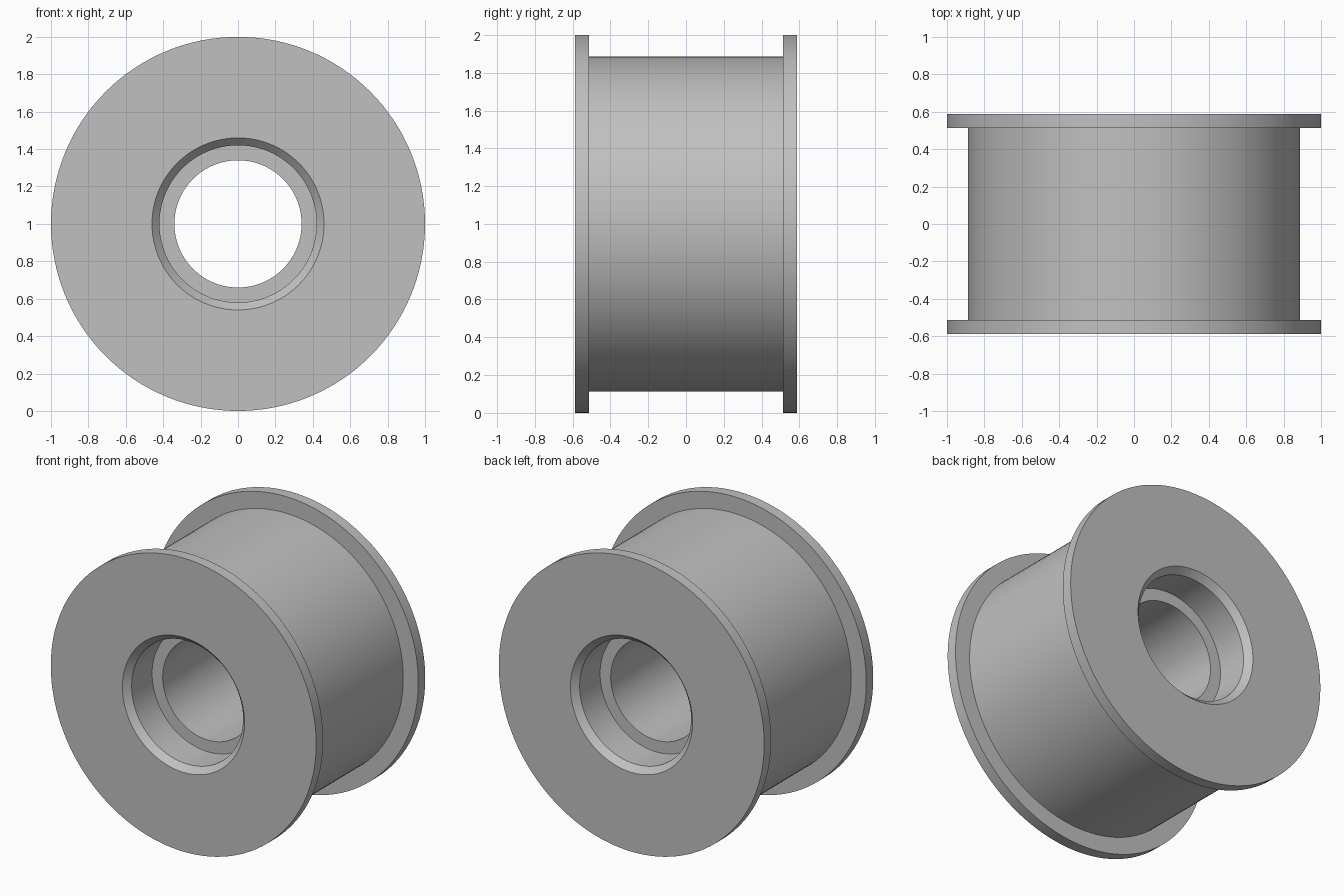
import bpy
import bmesh
import math
from mathutils import Matrix, Vector

SEGMENTS = 128

cube = bpy.data.objects.get("Cube")
if cube:
    bpy.data.objects.remove(cube, do_unlink=True)

# Single grey finish
grey = bpy.data.materials.new("grey_metal")
grey.use_nodes = True
colour = (0.53, 0.53, 0.53, 1)
grey.diffuse_color = colour
grey.node_tree.nodes["Principled BSDF"].inputs["Base Color"].default_value = colour

# Front half of the section as (radius, y): bore, bearing seat, chamfer, flange, drum
half = [
    (0.34, -0.325),
    (0.42, -0.325),
    (0.42, -0.545),
    (0.46, -0.587),
    (1.0, -0.587),
    (1.0, -0.512),
    (0.887, -0.512),
]
section = half + [(r, -y) for r, y in reversed(half)]


def lathe(name, profile, material):
    """Revolve a closed section about the y axis through z = 1."""
    bm = bmesh.new()
    rings = []
    for i in range(SEGMENTS):
        turn = Matrix.Rotation(math.tau * i / SEGMENTS, 3, 'Y')
        rings.append([bm.verts.new(turn @ Vector((r, y, 0))) for r, y in profile])
    for i, ring in enumerate(rings):
        following = rings[(i + 1) % SEGMENTS]
        for j in range(len(profile)):
            k = (j + 1) % len(profile)
            bm.faces.new((ring[j], ring[k], following[k], following[j]))
    bmesh.ops.recalc_face_normals(bm, faces=bm.faces)
    mesh = bpy.data.meshes.new(name)
    bm.to_mesh(mesh)
    bm.free()
    mesh.materials.append(material)
    obj = bpy.data.objects.new(name, mesh)
    bpy.context.collection.objects.link(obj)
    obj.location.z = 1
    return obj


# Flanged roller with a stepped bore
roller = lathe("flanged_roller", section, grey)
bpy.ops.object.select_all(action='DESELECT')
roller.select_set(True)
bpy.context.view_layer.objects.active = roller
bpy.ops.object.shade_smooth_by_angle(angle=math.radians(30))
